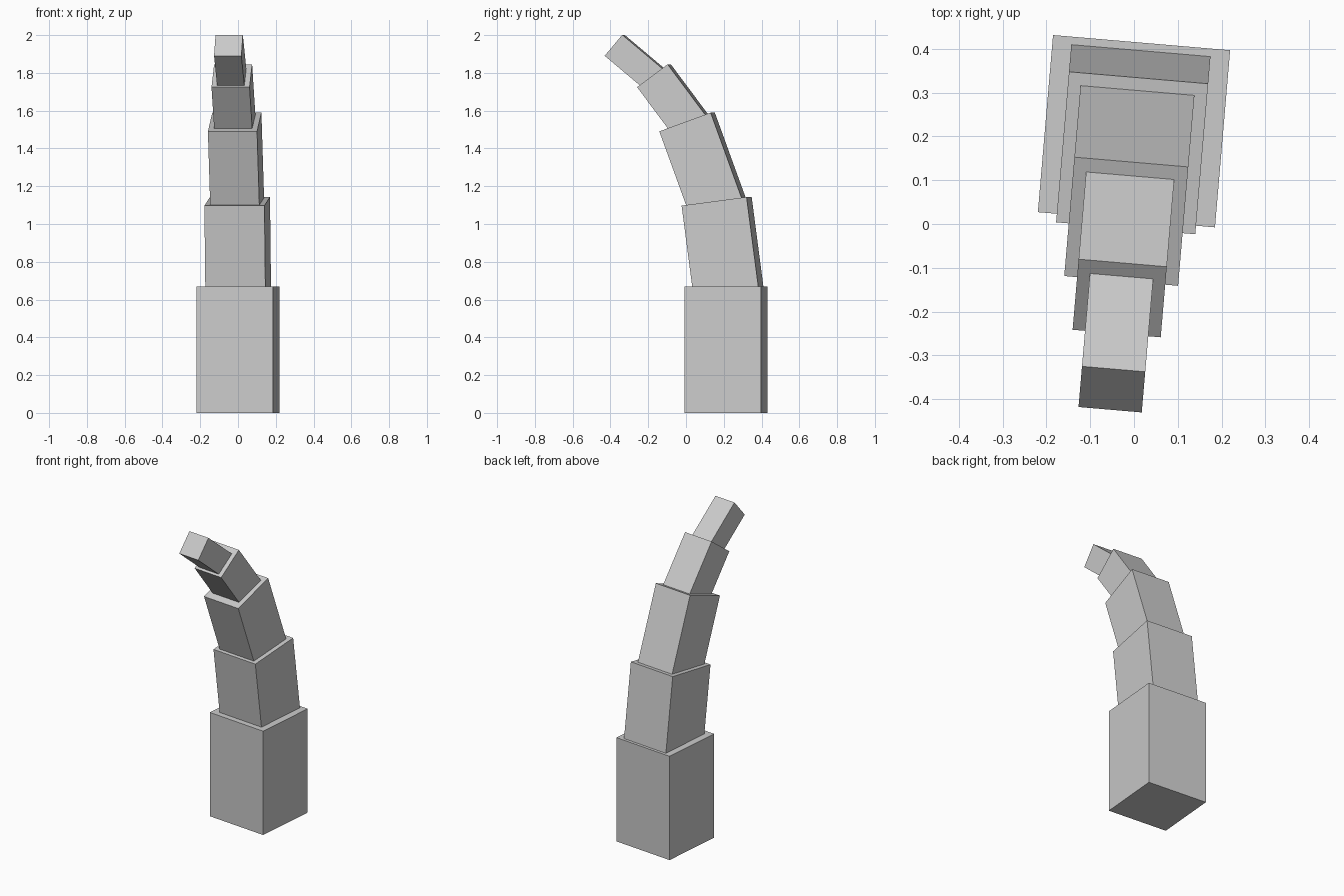
import bpy
import bmesh
from math import radians
from mathutils import Matrix

if "Cube" in bpy.data.objects:
    bpy.data.objects.remove(bpy.data.objects["Cube"], do_unlink=True)

# Single plain grey
grey = bpy.data.materials.new("light_grey")
grey.use_nodes = True
grey.diffuse_color = (0.6, 0.6, 0.6, 1)
grey.node_tree.nodes["Principled BSDF"].inputs["Base Color"].default_value = (0.6, 0.6, 0.6, 1)

# The whole stack is turned slightly about the base
PLACE = Matrix.Translation((0, 0.212, 0)) @ Matrix.Rotation(radians(-4.9), 4, "Z")


def segment(name, width, depth, length, lean, top_y, top_z):
    """Box hanging down from its top centre, leaning towards the front."""
    bm = bmesh.new()
    bmesh.ops.create_cube(bm, size=1, matrix=Matrix.Translation((0, 0, -length / 2))
                          @ Matrix.Diagonal((width, depth, length, 1)))
    mesh = bpy.data.meshes.new(name)
    bm.to_mesh(mesh)
    bm.free()
    mesh.materials.append(grey)
    obj = bpy.data.objects.new(name, mesh)
    obj.matrix_world = (PLACE @ Matrix.Translation((0, top_y, top_z))
                        @ Matrix.Rotation(radians(lean), 4, "X"))
    bpy.context.collection.objects.link(obj)


# Upright base, then ever thinner segments sunk into the one below
segment("base_block", 0.406, 0.406, 0.67, 0, 0, 0.67)
segment("lower_segment", 0.319, 0.348, 0.50, 7.5, -0.05, 1.12)
segment("middle_segment", 0.261, 0.29, 0.49, 20, -0.207, 1.54)
segment("upper_segment", 0.202, 0.202, 0.345, 36.8, -0.383, 1.785)
segment("tip_segment", 0.145, 0.145, 0.29, 50, -0.592, 1.946)
